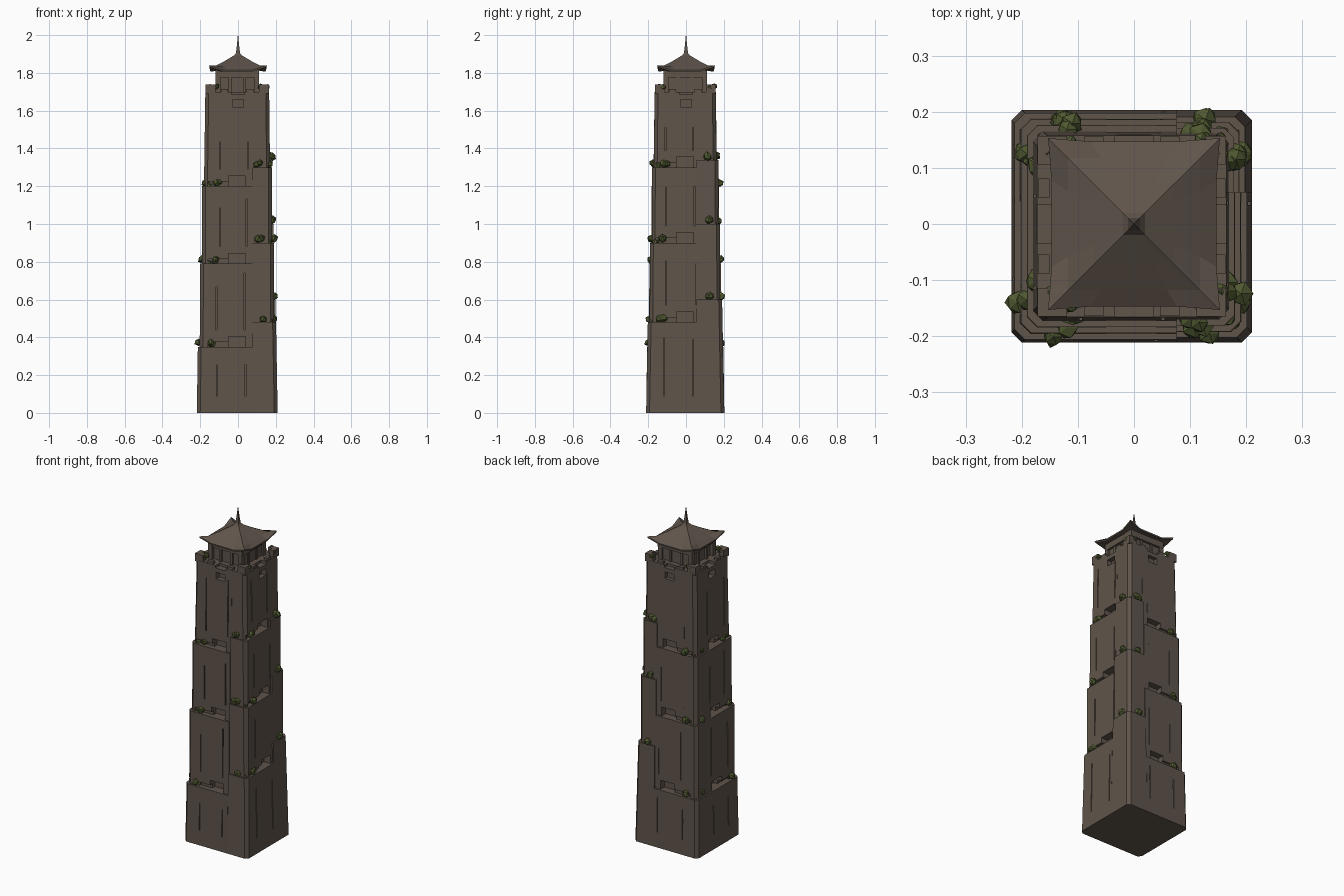
import bpy, bmesh, math, random
from mathutils import Vector

if "Cube" in bpy.data.objects:
    bpy.data.objects.remove(bpy.data.objects["Cube"])

random.seed(4)


def material(name, rgb):
    m = bpy.data.materials.new(name)
    m.diffuse_color = (*rgb, 1)
    m.use_nodes = True
    m.node_tree.nodes["Principled BSDF"].inputs["Base Color"].default_value = m.diffuse_color
    return m


STONE = material("brown stone", (0.115, 0.089, 0.070))
LEAF = material("moss green", (0.078, 0.098, 0.030))
OX, OY = -0.004, -0.004          # slight offset of the shaft
SX, SY = 0.08, 0.06              # where the shaft splits into columns


def make(name, verts, faces, mat):
    me = bpy.data.meshes.new(name)
    me.from_pydata(verts, [], faces)
    bm = bmesh.new()
    bm.from_mesh(me)
    bmesh.ops.recalc_face_normals(bm, faces=bm.faces)
    bm.to_mesh(me)
    bm.free()
    ob = bpy.data.objects.new(name, me)
    bpy.context.collection.objects.link(ob)
    me.materials.append(mat)
    return ob


def loft(name, rings, mat):
    """Skin closed rings of equal length and cap both ends."""
    n = len(rings[0])
    verts = [p for r in rings for p in r]
    faces = [tuple(range(n)), tuple(range(len(verts) - n, len(verts)))]
    for k in range(len(rings) - 1):
        for i in range(n):
            j = (i + 1) % n
            faces.append((k * n + i, k * n + j, k * n + n + j, k * n + n + i))
    return make(name, verts, faces, mat)


def box(name, x0, x1, y0, y1, z0, z1, mat=STONE):
    ring = [(x0, y0), (x1, y0), (x1, y1), (x0, y1)]
    return loft(name, [[(x, y, z) for x, y in ring] for z in (z0, z1)], mat)


def cut(ob, *bounds):
    c = box("cutter", *bounds)
    c.hide_render = True
    m = ob.modifiers.new("cut", 'BOOLEAN')
    m.operation, m.solver, m.object = 'DIFFERENCE', 'EXACT', c
    bpy.context.view_layer.objects.active = ob
    bpy.ops.object.modifier_apply(modifier=m.name)
    bpy.data.objects.remove(c)


def half(z):
    return 0.214 - 0.0265 * z


def outline(col, h, z):
    c = 0.018
    w = h - 0.007                # the shaft is a little narrower in y
    if col == "left":
        p = [(-h, -w + c), (-h + c, -w), (SX, -w), (SX, w), (-h + c, w), (-h, w - c)]
    elif col == "right_front":
        p = [(SX, -w), (h - c, -w), (h, -w + c), (h, SY), (SX, SY)]
    else:
        p = [(SX, SY), (h, SY), (h, w - c), (h - c, w), (SX, w)]
    return [(x + OX, y + OY, z) for x, y in p]


def side_cut(ob, side, a, b, z0, z1, depth):
    """Cut a recess in one face; a..b runs along that face."""
    h = half(z0)
    lo, hi = h - depth, h + 0.05
    if side == "front":
        cut(ob, a, b, -hi, -lo, z0, z1)
    elif side == "back":
        cut(ob, a, b, lo, hi, z0, z1)
    elif side == "right":
        cut(ob, lo, hi, a, b, z0, z1)
    else:
        cut(ob, -hi, -lo, a, b, z0, z1)


# Shaft: three columns whose ledges climb around the tower
COLUMNS = {"left": [0, 0.35, 0.79, 1.20, 1.70],
           "right_front": [0, 0.48, 0.90, 1.30, 1.70],
           "right_back": [0, 0.60, 1.00, 1.34, 1.70]}
FACES = {"left": ["front", "back", "side"], "right_front": ["right"], "right_back": []}
for col, levels in COLUMNS.items():
    for i in range(4):
        z0, z1 = levels[i], levels[i + 1]
        h0 = half(z0) - (0.006 if i else 0)
        h1 = half(z1) + (0.004 if i < 3 else 0)
        ob = loft(f"{col}_tier_{i + 1}", [outline(col, h0, z0), outline(col, h1, z1)], STONE)
        for side in FACES[col]:
            if i:                # doorway and low slot just above the ledge
                side_cut(ob, side, -0.05, 0.04, z0 - 0.01, z0 + 0.055, 0.055)
                side_cut(ob, side, -0.16, -0.045, z0 - 0.01, z0 + 0.025, 0.03)
            # narrow vertical cracks
            for x in (-0.10, 0.047):
                a = x + random.uniform(-0.02, 0.005)
                side_cut(ob, side, a, a + 0.005, z0 + 0.09,
                         z0 + (z1 - z0) * random.uniform(0.7, 0.9), 0.018)
            if i == 3:           # window under the parapet
                side_cut(ob, side, -0.03, 0.03, 1.62, 1.66, 0.035)
                side_cut(ob, side, -0.035, 0.035, 1.685, 1.75, 0.04)

# Parapet: corner blocks and small merlons round the top
for sx in (-1, 1):
    for sy in (-1, 1):
        def sbox(name, x0, x1, y0, y1, z0, z1):
            xs, ys = sorted((sx * x0, sx * x1)), sorted((sy * y0, sy * y1))
            return box(name, xs[0] + OX, xs[1] + OX, ys[0] + OY, ys[1] + OY, z0, z1)
        sbox("parapet_corner_x", 0.115, 0.168, 0.135, 0.161, 1.69, 1.738)
        sbox("parapet_corner_y", 0.142, 0.168, 0.11, 0.15, 1.69, 1.738)
        sbox("merlon_x", 0.05, 0.085, 0.14, 0.160, 1.69, 1.715)
        sbox("merlon_y", 0.147, 0.167, 0.05, 0.085, 1.69, 1.715)
        # pavilion posts
        sbox("pavilion_post", 0.088, 0.114, 0.088, 0.114, 1.69, 1.82)
        sbox("pavilion_inner_post_x", 0.03, 0.045, 0.097, 0.109, 1.69, 1.82)
        sbox("pavilion_inner_post_y", 0.097, 0.109, 0.03, 0.045, 1.69, 1.82)

# Pavilion room and lintel
box("pavilion_room", -0.098, 0.098, -0.098, 0.098, 1.69, 1.82)
box("pavilion_lintel", -0.112, 0.112, -0.112, 0.112, 1.775, 1.82)


# Roof: hipped, concave, with lifted corners and a thin spire
def roof_ring(h, z, lift=0, pinch=0):
    pts = []
    for k in range(4):
        a = k * math.pi / 2
        ca, sa = math.cos(a), math.sin(a)
        for u, v, dz in ((h, -h, lift), (h - pinch, -h * 0.5, lift * 0.12),
                         (h - pinch, h * 0.5, lift * 0.12)):
            pts.append((u * ca - v * sa, u * sa + v * ca, z + dz))
    return pts


loft("roof", [roof_ring(0.108, 1.812), roof_ring(0.152, 1.803, 0.028, 0.006),
              roof_ring(0.153, 1.812, 0.028, 0.006), roof_ring(0.118, 1.833, 0.006),
              roof_ring(0.07, 1.863), roof_ring(0.02, 1.893), roof_ring(0.011, 1.905),
              roof_ring(0.007, 1.935), roof_ring(0.0008, 2.0)], STONE)


# Moss and bushes: low-poly lumps on the ledge corners
def bush(x, y, z, r):
    bm = bmesh.new()
    for _ in range(2):
        off = Vector((random.uniform(-.5, .5), random.uniform(-.5, .5), random.uniform(-.2, .3))) * r
        res = bmesh.ops.create_icosphere(bm, subdivisions=1, radius=r * random.uniform(0.75, 0.95))
        for v in res["verts"]:
            v.co = v.co * random.uniform(0.8, 1.15) + off
    me = bpy.data.meshes.new("bush")
    bm.to_mesh(me)
    bm.free()
    me.materials.append(LEAF)
    ob = bpy.data.objects.new("bush", me)
    ob.location = (x, y, z)
    bpy.context.collection.objects.link(ob)


CORNERS = [(-1, -1, "left"), (-1, 1, "left"), (1, -1, "right_front"), (1, 1, "right_back")]
for sx, sy, col in CORNERS:
    for z in COLUMNS[col][1:4]:
        h = half(z) - 0.008
        bush(sx * h, sy * (h - 0.062), z + 0.018, 0.025)
        bush(sx * (h - 0.065), sy * (h - 0.004), z + 0.018, 0.025)
        bush(sx * (h - 0.022), sy * (h - 0.026), z + 0.006, 0.018)
    bush(sx * 0.15, sy * 0.125, 1.725, 0.017)
    bush(sx * 0.122, sy * 0.145, 1.725, 0.017)
